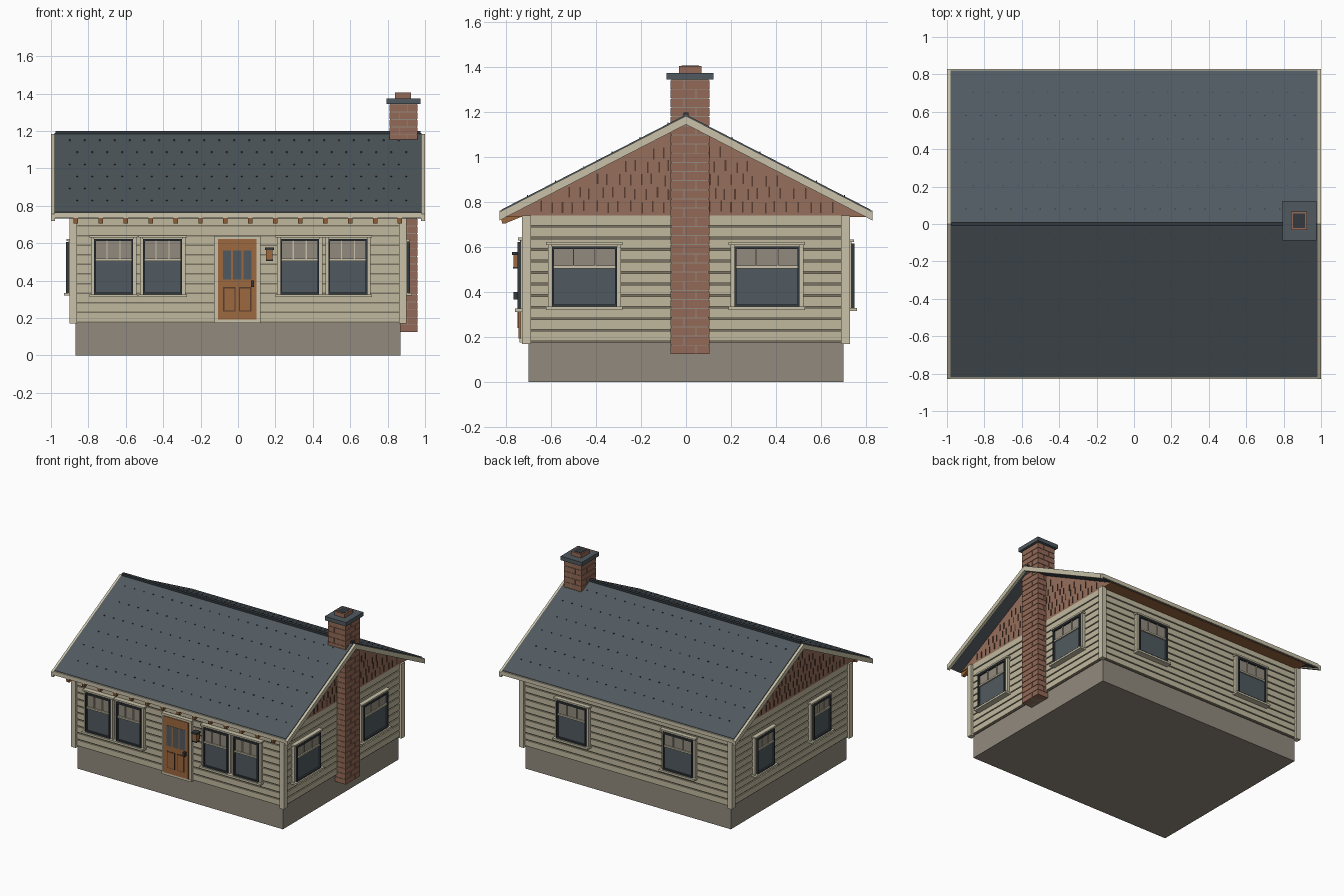
import bpy, bmesh, math, random
from mathutils import Matrix, Vector

random.seed(4)
default = bpy.data.objects.get("Cube")
if default:
    bpy.data.objects.remove(default, do_unlink=True)


def material(name, *srgb):
    """Flat material from 0-255 display values, stored as linear."""
    color = [((c / 255 + 0.055) / 1.055) ** 2.4 for c in srgb] + [1]
    mat = bpy.data.materials.new(name)
    mat.use_nodes = True
    mat.diffuse_color = color
    shader = mat.node_tree.nodes["Principled BSDF"]
    shader.inputs["Base Color"].default_value = color
    shader.inputs["Roughness"].default_value = 0.9
    return mat


siding = material("siding cream", 192, 184, 158)
trim = material("trim cream", 200, 193, 168)
groove = material("siding groove", 122, 116, 100)
stone = material("foundation stone", 146, 138, 125)
brick = material("brick red", 148, 106, 87)
shingle = material("gable shingle brown", 150, 111, 92)
gap = material("shingle gap brown", 88, 60, 48)
wood = material("warm wood", 158, 104, 62)
slate = material("slate blue", 80, 90, 96)
dark = material("dark metal", 52, 58, 62)


class Part:
    """Collects boxes and prisms into one named object."""

    def __init__(self, name, place=None):
        self.name, self.place = name, place or Matrix()
        self.bm, self.mats = bmesh.new(), []

    def paint(self, faces, mat):
        if mat not in self.mats:
            self.mats.append(mat)
        for face in faces:
            face.material_index = self.mats.index(mat)

    def box(self, mat, x, y, z):
        center = Vector([sum(r) / 2 for r in (x, y, z)])
        size = [abs(r[1] - r[0]) for r in (x, y, z)]
        new = bmesh.ops.create_cube(
            self.bm, size=1, matrix=Matrix.Translation(center) @ Matrix.Diagonal((*size, 1)))
        self.paint({f for v in new["verts"] for f in v.link_faces}, mat)

    def prism(self, mat, x, profile):
        """Extrude a y-z profile along x."""
        ends = [[self.bm.verts.new((px, *p)) for p in profile] for px in x]
        faces = [self.bm.faces.new(ring) for ring in ends]
        for i in range(len(profile)):
            faces.append(self.bm.faces.new(
                [ends[0][i - 1], ends[0][i], ends[1][i], ends[1][i - 1]]))
        self.paint(faces, mat)

    def finish(self):
        bmesh.ops.recalc_face_normals(self.bm, faces=self.bm.faces)
        mesh = bpy.data.meshes.new(self.name)
        self.bm.to_mesh(mesh)
        self.bm.free()
        for mat in self.mats:
            mesh.materials.append(mat)
        obj = bpy.data.objects.new(self.name, mesh)
        obj.matrix_world = self.place
        bpy.context.collection.objects.link(obj)


def span(center, half):
    return center - half, center + half


WALL_X, WALL_Y, BASE, EAVE = 0.885, 0.715, 0.175, 0.74
SLOPE, RIDGE = 0.515, 1.19

# Foundation and wall core
part = Part("foundation")
part.box(stone, span(0, 0.87), span(0, 0.7), (0, BASE))
part.finish()
part = Part("wall_core")
part.box(groove, span(0, WALL_X - 0.008), span(0, WALL_Y - 0.008), (BASE, EAVE))
part.finish()

# Clapboards
part = Part("siding_boards")
pitch = (EAVE - BASE) / 11
for row in range(11):
    z = BASE + row * pitch
    part.box(siding, span(0, WALL_X), span(0, WALL_Y), (z + 0.008, z + pitch))
part.finish()

# Corner boards
part = Part("corner_boards")
for sx in (-1, 1):
    for sy in (-1, 1):
        part.box(trim, (sx * 0.862, sx * 0.9), (sy * 0.69, sy * 0.73), (BASE - 0.005, EAVE))
part.finish()

# Gable block with shingle gaps
part = Part("gables")
part.prism(shingle, span(0, WALL_X), [(-0.8, EAVE), (0.8, EAVE), (0, RIDGE - 0.035)])
row, z = 0, EAVE + 0.015
while z < 1.1:
    for col in range(-16, 17):
        y = (col + 0.5 * (row % 2)) * 0.05 + random.uniform(-0.008, 0.008)
        low = z + random.uniform(-0.006, 0.006)
        if low + 0.05 < RIDGE - 0.05 - SLOPE * abs(y):
            for sx in (-1, 1):
                part.box(gap, (sx * 0.88, sx * 0.889), span(y, 0.0035), (low, low + 0.048))
    row, z = row + 1, z + 0.06
part.finish()

# Wooden soffits and exposed rafter tails
part = Part("soffits")
for sy in (-1, 1):
    part.box(wood, span(0, WALL_X), (sy * 0.7, sy * 0.81), (EAVE - 0.005, EAVE + 0.005))
part.finish()
part = Part("rafter_tails")
for i in range(14):
    part.prism(wood, span(-0.867 + i * 0.1333, 0.012),
               [(-0.825, EAVE), (-0.818, 0.705), (-0.805, 0.705), (-0.72, EAVE)])
part.finish()


def slope_band(sy, top, thick, reach):
    """Profile of a sloping band from the ridge to the eave."""
    drop = SLOPE * reach
    return [(0, top), (sy * reach, top - drop),
            (sy * reach, top - drop - thick), (0, top - thick)]


# Roof slopes, barge boards, eave fascia and ridge cap
roof, barge, fascia = Part("roof"), Part("barge_boards"), Part("eave_fascia")
for sy in (-1, 1):
    roof.prism(slate, span(0, 0.98), slope_band(sy, RIDGE, 0.035, 0.82))
    for sx in (-1, 1):
        barge.prism(trim, (sx * 0.978, sx), slope_band(sy, RIDGE - 0.006, 0.038, 0.83))
    fascia.box(trim, span(0, 0.98), (sy * 0.815, sy * 0.83), (0.735, 0.764))
    # Small shingle notches
    for row in range(6):
        y = 0.08 + row * 0.125
        for col in range(23):
            x = -0.9 + col * 0.08 + 0.04 * (row % 2)
            if x < 0.96:
                z = RIDGE - SLOPE * y
                roof.box(dark, span(x, 0.004), span(sy * y, 0.002), (z - 0.005, z + 0.005))
for part in (roof, barge, fascia):
    part.finish()
part = Part("ridge_cap")
part.box(dark, span(0, 0.977), span(0, 0.012), (RIDGE - 0.015, 1.2))
part.finish()

# Chimney of staggered bricks around a mortar core
part = Part("chimney")
cx, cy, half_x, half_y = 0.885, 0.018, 0.075, 0.087
bottom, top = 0.125, 1.345
part.box(stone, span(cx, half_x - 0.004), span(cy, half_y - 0.004), (bottom, top))
courses = 30
step = (top - bottom) / courses
for i in range(courses):
    shift = 0.3 if i % 2 else -0.3
    jx, jy = cx + shift * half_x, cy - shift * half_y
    z = bottom + i * step
    for xs in ((cx - half_x, jx - 0.002), (jx + 0.002, cx + half_x)):
        for ys in ((cy - half_y, jy - 0.002), (jy + 0.002, cy + half_y)):
            part.box(brick, xs, ys, (z, z + step - 0.004))
part.finish()
part = Part("chimney_cap")
part.box(slate, span(cx, 0.09), span(cy, 0.105), (top, top + 0.03))
part.finish()
part = Part("chimney_flue")
part.box(brick, span(cx - 0.003, 0.043), span(cy, 0.05), (top, 1.405))
part.box(dark, span(cx - 0.003, 0.032), span(cy, 0.039), (1.4, 1.407))
part.finish()


def on_wall(angle, across):
    """Local frame with -y pointing out of the chosen wall."""
    depth = WALL_Y if angle % 180 == 0 else WALL_X
    return Matrix.Rotation(math.radians(angle), 4, "Z") @ Matrix.Translation((across, -depth, 0))


def window(name, angle, across, half, low, high):
    part = Part(name, on_wall(angle, across))
    rail = 0.512
    # Casing, sill and head
    for s in (-1, 1):
        part.box(trim, (s * half, s * (half + 0.017)), (0.01, -0.022), (low - 0.015, high + 0.015))
    part.box(trim, span(0, half + 0.025), (0.01, -0.045), (low - 0.02, low - 0.005))
    part.box(trim, span(0, half + 0.025), (0.01, -0.032), (high + 0.012, high + 0.024))
    # Glass and drawn shade
    part.box(slate, span(0, half), (0.01, -0.02), (low, rail))
    part.box(stone, span(0, half), (0.01, -0.02), (rail, high))
    # Sash frame, meeting rail and muntins
    for s in (-1, 1):
        part.box(dark, (s * (half - 0.009), s * half), (0, -0.034), (low, high))
        part.box(trim, span(s * half / 3, 0.003), (0, -0.028), (rail, high - 0.006))
    for z in (low, high):
        part.box(dark, span(0, half), (0, -0.034), span(z, 0.006))
    part.box(trim, span(0, half - 0.009), (0, -0.03), span(rail, 0.006))
    part.finish()


for i, x in enumerate((-0.665, -0.403, 0.33, 0.588)):
    window(f"front_window_{i + 1}", 0, x, 0.104, 0.332, 0.618)
for i, s in enumerate((-1, 1)):
    window(f"back_window_{i + 1}", 180, s * 0.45, 0.125, 0.335, 0.61)
    window(f"right_window_{i + 1}", -90, s * 0.34, 0.105, 0.34, 0.6)
for i, y in enumerate((-0.452, 0.36)):
    window(f"left_window_{i + 1}", 90, y, 0.145, 0.34, 0.598)

# Front door with casing, panes, panels and handle
part = Part("front_door", on_wall(0, -0.004))
for s in (-1, 1):
    part.box(trim, (s * 0.104, s * 0.125), (0.01, -0.022), (BASE, 0.638))
    part.box(wood, span(s * 0.028, 0.005), (0, -0.034), (0.405, 0.56))
    part.box(gap, span(s * 0.042, 0.033), (0, -0.031), (0.235, 0.365))
    part.box(wood, span(s * 0.042, 0.027), (0, -0.034), (0.241, 0.359))
part.box(trim, span(0, 0.125), (0.01, -0.024), (0.624, 0.64))
part.box(trim, span(0, 0.125), (0.01, -0.026), (BASE, 0.193))
part.box(wood, span(0, 0.104), (0, -0.03), (0.193, 0.624))
part.box(slate, span(0, 0.077), (0, -0.032), (0.405, 0.56))
part.box(dark, span(0.081, 0.008), (0, -0.052), (0.367, 0.4))
part.finish()

# Wall lantern
part = Part("wall_lantern", on_wall(0, 0.168))
part.box(dark, span(0, 0.012), (0.01, -0.02), (0.515, 0.57))
part.box(wood, span(0, 0.017), (-0.018, -0.052), (0.512, 0.565))
part.box(dark, span(0, 0.024), (-0.01, -0.058), (0.565, 0.578))
part.box(dark, span(0, 0.019), (-0.015, -0.055), (0.504, 0.512))
part.finish()
